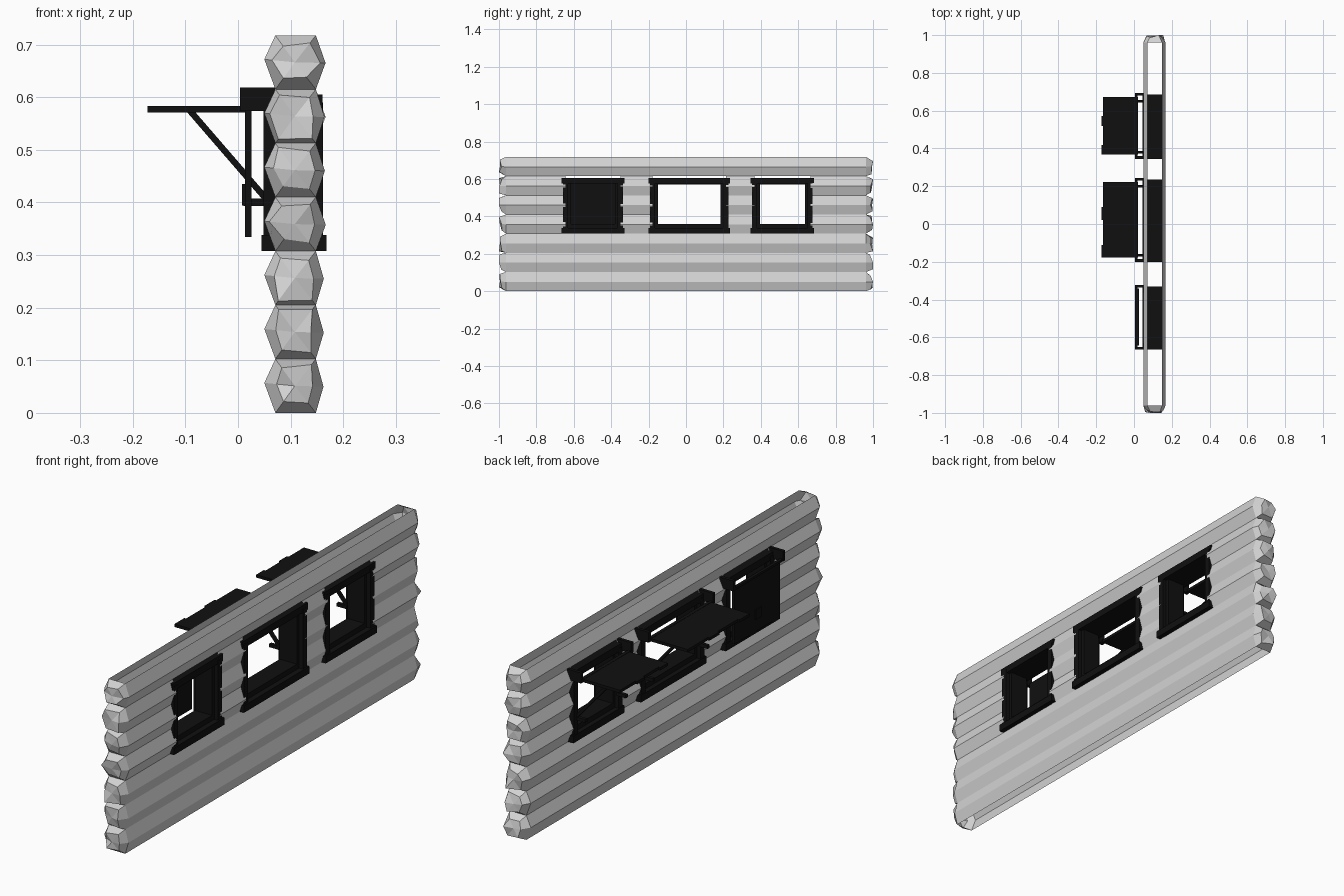
import bpy, bmesh, math, random
from mathutils import Vector, Matrix

random.seed(4)
cube = bpy.data.objects.get("Cube")
if cube:
    bpy.data.objects.remove(cube)


def material(name, value):
    m = bpy.data.materials.new(name)
    m.use_nodes = True
    colour = (value, value, value, 1)
    m.diffuse_color = colour
    bsdf = next(n for n in m.node_tree.nodes if n.type == 'BSDF_PRINCIPLED')
    bsdf.inputs["Base Color"].default_value = colour
    bsdf.inputs["Roughness"].default_value = 0.9
    return m


GREY = material("pale grey log", 0.65)
BLACK = material("black timber", 0.005)


def finish(name, bm, mat):
    bmesh.ops.recalc_face_normals(bm, faces=bm.faces)
    mesh = bpy.data.meshes.new(name)
    bm.to_mesh(mesh)
    bm.free()
    mesh.materials.append(mat)
    bpy.context.collection.objects.link(bpy.data.objects.new(name, mesh))


def box(bm, x, y, z):
    """Box from (min, max) pairs."""
    size = Matrix.Diagonal((x[1] - x[0], y[1] - y[0], z[1] - z[0], 1))
    mid = Matrix.Translation((sum(x) / 2, sum(y) / 2, sum(z) / 2))
    bmesh.ops.create_cube(bm, size=1, matrix=mid @ size)


def beam(bm, a, b, thick):
    """Square beam between two points."""
    a, b = Vector(a), Vector(b)
    d = b - a
    turn = d.to_track_quat('Z', 'Y').to_matrix().to_4x4()
    size = Matrix.Diagonal((thick, thick, d.length, 1))
    bmesh.ops.create_cube(bm, size=1, matrix=Matrix.Translation((a + b) / 2) @ turn @ size)


PITCH = 0.1025


def log(name, row, y0, y1):
    """Six-sided log, open along its flat top and bottom, capped at wall ends."""
    z = row * PITCH
    bulge = random.uniform(-0.002, 0.004)
    ring = [(0.071, z), (0.05, z + 0.057), (0.071, z + PITCH),
            (0.148, z + PITCH), (0.163 + bulge, z + 0.05), (0.148, z)]
    bm = bmesh.new()
    ends = []
    for y in (y0, y1):
        inner = max(-0.962, min(0.962, y))
        verts = [bm.verts.new((x, inner, h)) for x, h in ring]
        ends.append(verts)
        if abs(y) < 1:
            continue
        # Roughly hewn, tapered log end
        tip = []
        for x, h in ring:
            s = random.uniform(0.55, 0.85)
            tip.append(bm.verts.new((0.108 + (x - 0.108) * s,
                                     math.copysign(random.uniform(0.982, 1), y),
                                     z + PITCH / 2 + (h - z - PITCH / 2) * s)))
        tip[random.randrange(6)].co.y = y
        for i in range(6):
            j = (i + 1) % 6
            bm.faces.new((verts[i], verts[j], tip[j], tip[i]))
        middle = bm.verts.new((0.108, y * 0.995, z + PITCH / 2))
        for i in range(6):
            bm.faces.new((tip[i], tip[(i + 1) % 6], middle))
    a, b = ends
    for i in (0, 1, 3, 4):
        bm.faces.new((a[i], a[i + 1], b[i + 1], b[i]))
    finish(name, bm, GREY)


# Outer y range of each window frame, and whether its shutter is raised
windows = [("first", -0.665, -0.33, False),
           ("middle", -0.2, 0.235, True),
           ("last", 0.345, 0.685, True)]

# Log wall: whole logs, and rows interrupted by the windows
spans = [(-1, -0.645), (-0.35, -0.18), (0.215, 0.365), (0.665, 1)]
for row in range(7):
    if row in (3, 4, 5):
        for n, (y0, y1) in enumerate(spans):
            log(f"wall_log_{row + 1}_piece_{n + 1}", row, y0, y1)
    else:
        log(f"wall_log_{row + 1}", row, -1, 1)


def frame(name, y0, y1):
    bm = bmesh.new()
    # Sill, head and jambs
    box(bm, (0.045, 0.168), (y0, y1), (0.308, 0.338))
    box(bm, (0.049, 0.161), (y0, y1), (0.575, 0.605))
    for a, b in ((y0 + 0.008, y0 + 0.035), (y1 - 0.035, y1 - 0.008)):
        box(bm, (0.048, 0.162), (a, b), (0.32, 0.59))
    # Inner lining
    box(bm, (0.065, 0.145), (y0 + 0.03, y1 - 0.03), (0.335, 0.36))
    for a, b in ((y0 + 0.03, y0 + 0.05), (y1 - 0.05, y1 - 0.03)):
        box(bm, (0.065, 0.145), (a, b), (0.335, 0.58))
    # Hinge arms carrying the shutter
    for a, b in ((y0, y0 + 0.014), (y1 - 0.006, y1 + 0.008)):
        box(bm, (0.004, 0.07), (a, b), (0.574, 0.618))
    box(bm, (0.006, 0.018), (y0, y1), (0.574, 0.584))
    finish(name, bm, BLACK)


def shutter(name, y0, y1, raised):
    bm = bmesh.new()
    planks = 6
    width = (y1 - y0) / planks
    for i in range(planks):
        y = (y0 + i * width, y0 + (i + 1) * width)
        extra = 0.008 if i in (0, 3) else 0
        if raised:
            box(bm, (-0.164 - extra, 0.022), y, (0.571, 0.583))
        else:
            box(bm, (0.013, 0.026), y, (0.342 - extra, 0.578))
    finish(name, bm, BLACK)


for name, y0, y1, raised in windows:
    frame(name + "_window_frame", y0, y1)
    shutter(name + "_shutter", y0 + 0.022, y1 - 0.012, raised)
    bm = bmesh.new()
    if raised:
        # Diagonal props resting on small brackets
        for y in (y0 + 0.035, y1 - 0.035):
            beam(bm, (-0.092, y, 0.575), (0.055, y, 0.405), 0.012)
            box(bm, (0.01, 0.055), (y - 0.007, y + 0.007), (0.393, 0.407))
        finish(name + "_shutter_props", bm, BLACK)
    else:
        # Handle of the closed shutter
        mid = (y0 + y1) / 2
        box(bm, (0.008, 0.014), (mid - 0.02, mid + 0.02), (0.394, 0.435))
        finish(name + "_shutter_handle", bm, BLACK)
